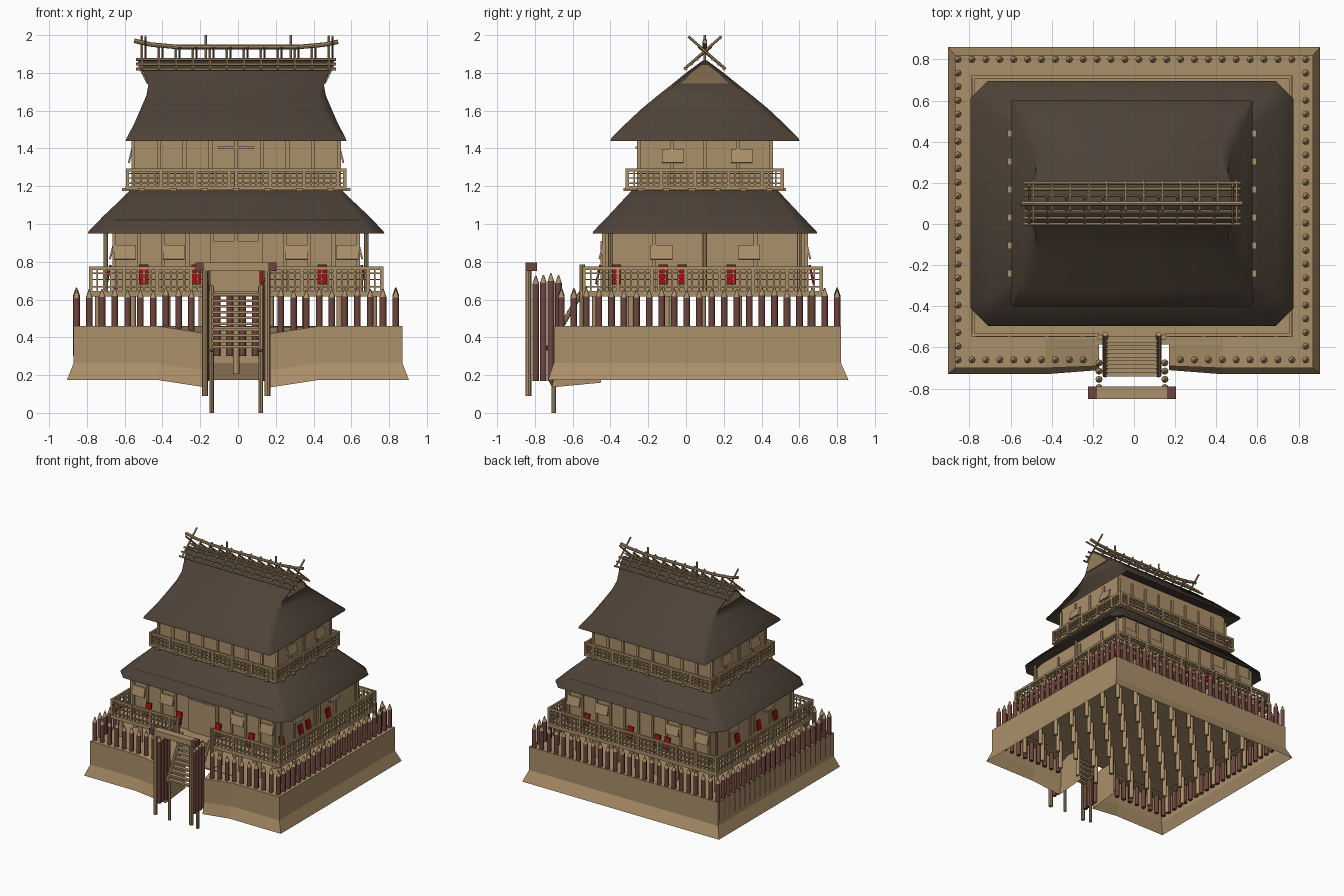
import bpy, bmesh, math, random
from mathutils import Matrix, Vector

if "Cube" in bpy.data.objects:
    bpy.data.objects.remove(bpy.data.objects["Cube"])

random.seed(4)
CX, CY = -0.01, 0.10          # centre of the tower


def material(name, rgb):
    m = bpy.data.materials.new(name)
    m.diffuse_color = (*rgb, 1)
    m.use_nodes = True
    m.node_tree.nodes["Principled BSDF"].inputs["Base Color"].default_value = m.diffuse_color
    return m


WOOD = material("tan wood", (0.41, 0.28, 0.145))
BARK = material("red brown bark", (0.155, 0.06, 0.045))
THATCH = material("dark thatch", (0.077, 0.055, 0.039))
RED = material("red paint", (0.33, 0.005, 0.005))


class Part:
    """Collects primitives into one named object."""

    def __init__(self, name, mat):
        self.name, self.mat, self.bm = name, mat, bmesh.new()

    def box(self, c, s, rot=Matrix()):
        m = Matrix.Translation(c) @ rot @ Matrix.Diagonal((*s, 1))
        bmesh.ops.create_cube(self.bm, size=1, matrix=m)

    def span(self, x0, x1, y0, y1, z0, z1):
        self.box(((x0 + x1) / 2, (y0 + y1) / 2, (z0 + z1) / 2), (x1 - x0, y1 - y0, z1 - z0))

    def rod(self, p, q, r, r2=None, n=8):
        p, q = Vector(p), Vector(q)
        d = q - p
        m = Matrix.Translation((p + q) / 2) @ d.to_track_quat('Z', 'Y').to_matrix().to_4x4()
        bmesh.ops.create_cone(self.bm, cap_ends=True, segments=n, radius1=r,
                              radius2=r if r2 is None else r2, depth=d.length, matrix=m)

    def loft(self, rings, closed=True, caps=False):
        vs = [[self.bm.verts.new(p) for p in r] for r in rings]
        n = len(vs[0])
        for a, b in zip(vs, vs[1:]):
            for i in range(n if closed else n - 1):
                j = (i + 1) % n
                self.bm.faces.new((a[i], a[j], b[j], b[i]))
        if caps:
            self.bm.faces.new(vs[0][::-1])
            self.bm.faces.new(vs[-1])

    def done(self, smooth=False):
        bmesh.ops.recalc_face_normals(self.bm, faces=self.bm.faces)
        me = bpy.data.meshes.new(self.name)
        self.bm.to_mesh(me)
        self.bm.free()
        me.materials.append(self.mat)
        ob = bpy.data.objects.new(self.name, me)
        bpy.context.collection.objects.link(ob)
        if smooth:
            bpy.context.view_layer.objects.active = ob
            ob.select_set(True)
            bpy.ops.object.shade_smooth_by_angle(angle=math.radians(46))
            ob.select_set(False)


def on_wall(side, u, out, z, hx, hy):
    """Point and rotation on wall 0 front, 1 right, 2 back, 3 left."""
    rot = Matrix.Rotation(side * math.pi / 2, 4, 'Z')
    h = hy if side % 2 == 0 else hx
    return Vector((CX, CY, z)) + rot @ Vector((u, -h - out, 0)), rot


# Earth bank: open-bottomed shell with flared foot and an entrance gap
half = [  # x, y, flare x, flare y, drop, inner x, inner y
    (0.17, -0.45, 0, 0, 0.015, 0.17, -0.45), (0.17, -0.69, 0, -0.02, 0.04, 0.17, -0.56),
    (0.43, -0.70, 0, -0.03, 0, 0.43, -0.56), (0.87, -0.70, 0.035, -0.03, 0, 0.76, -0.52),
    (0.87, 0.82, 0.035, 0.04, 0, 0.76, 0.69)]
path = half + [(-x, y, -fx, fy, d, -ix, iy) for x, y, fx, fy, d, ix, iy in half[::-1]]
bank = Part("earth_bank", WOOD)
bank.loft([[(x + fx, y + fy, 0.175 - d) for x, y, fx, fy, d, _, _ in path],
           [(x, y, 0.265 - d) for x, y, _, _, d, _, _ in path],
           [(x, y, 0.46 - d) for x, y, _, _, d, _, _ in path],
           [(ix, iy, 0.46) for *_, ix, iy in path]], closed=False)
bank.done()
ground = Part("yard_ground", WOOD)
ground.span(-0.78, 0.78, -0.585, 0.71, 0.445, 0.457)
ground.done()

# Palisade of pointed logs
logs, tips = Part("palisade_logs", BARK), Part("palisade_tips", WOOD)


def log(x, y, z0, z1, r=0.0175):
    z1 += random.uniform(-0.008, 0.008)
    logs.rod((x, y, z0), (x, y, z1), r)
    tips.rod((x, y, z1), (x, y, z1 + 0.042), r, 0.003)


for i in range(26):
    x = -0.855 + 1.69 * i / 25
    log(x, 0.80, 0.30, 0.615)
    if abs(x) > 0.19:
        log(x, -0.66, 0.30, 0.615)
for i in range(1, 22):
    for x in (-0.855, 0.835):
        log(x, -0.66 + 1.46 * i / 22, 0.30, 0.615)
for s in (-1, 1):               # logs lining the entrance
    for k in range(4):
        log(CX + s * 0.16, -0.675 - 0.04 * k, 0.17, 0.69)
logs.done(True)
tips.done(True)

# Entrance gate
gate, ends = Part("gate_frame", WOOD), Part("gate_lintel_ends", BARK)
gate.span(CX - 0.17, CX + 0.17, -0.85, -0.79, 0.75, 0.795)
for s in (-1, 1):
    gate.rod((CX + s * 0.165, -0.835, 0.09), (CX + s * 0.165, -0.835, 0.76), 0.016)
    ends.box((CX + s * 0.192, -0.82, 0.773), (0.044, 0.062, 0.046))
gate.done()
ends.done()

# Stairs
stairs = Part("stairs", WOOD)
for i in range(10):
    t = i / 9
    stairs.box((CX, -0.56 - 0.165 * t, 0.625 - 0.275 * t), (0.25, 0.03, 0.014))
for s in (-1, 1):
    x = CX + s * 0.13
    stairs.rod((x, -0.535, 0.67), (x, -0.735, 0.33), 0.013)
    stairs.rod((x, -0.70, 0), (x, -0.70, 0.36), 0.012)
    stairs.rod((CX + s * 0.155, -0.55, 0.45), (CX + s * 0.155, -0.55, 0.785), 0.014)
stairs.done()

# Floors and the piles under them
floor = Part("veranda_floor", WOOD)
floor.span(-0.79, 0.77, -0.55, 0.72, 0.615, 0.645)
floor.done()
piles = Part("floor_piles", WOOD)
for i in range(9):
    for j in range(7):
        x, y = -0.74 + 0.1825 * i, -0.48 + 0.19 * j
        piles.rod((x, y, 0.205), (x, y, 0.62), 0.017)
piles.done(True)
balcony = Part("balcony_floor", WOOD)
balcony.span(CX - 0.585, CX + 0.585, -0.32, 0.52, 1.18, 1.20)
for k in range(6):
    balcony.box((CX, -0.24 + 0.136 * k, 1.183), (1.21, 0.035, 0.016))
for k in range(7):
    balcony.box((CX - 0.5 + k / 6, CY, 1.183), (0.035, 0.86, 0.016))
balcony.done()


# Lattice railings
def fence(part, a, b, z0, z1):
    a, b = Vector(a), Vector(b)
    d = b - a
    along = (abs(d.x), abs(d.y))
    for f, t in ((0.2, 0.007), (0.5, 0.007), (0.75, 0.007), (1, 0.018)):
        c = (a + b) / 2
        part.box((c.x, c.y, z0 + (z1 - z0) * f - t / 2), (along[0] + 0.014, along[1] + 0.014, t))
    n = round(d.length / 0.036)
    for i in range(n + 1):
        p = a + d * i / n
        w = 0.018 if i % 5 == 0 or i == n else 0.008
        part.box((p.x, p.y, (z0 + z1) / 2), (w, w, z1 - z0))


for name, x0, x1, y0, y1, z0, z1, gap in (
        ("veranda_railing", -0.78, 0.76, -0.54, 0.715, 0.645, 0.775, 0.17),
        ("balcony_railing", -0.585, 0.565, -0.31, 0.51, 1.20, 1.295, 0)):
    rail = Part(name, WOOD)
    fence(rail, (x0, y0), (CX - gap, y0), z0, z1)
    fence(rail, (CX + gap, y0), (x1, y0), z0, z1)
    fence(rail, (x0, y1), (x1, y1), z0, z1)
    fence(rail, (x0, y0), (x0, y1), z0, z1)
    fence(rail, (x1, y0), (x1, y1), z0, z1)
    rail.done()

# Storeys with wall posts, shutters and doors
for name, hx, hy, z0, z1, posts, wins, wz in (
        ("lower", 0.645, 0.535, 0.64, 1.02, 10, {0: (-0.59, -0.33, 0.32, 0.59), 1: (-0.23, 0.235)}, 0.85),
        ("upper", 0.545, 0.35, 1.19, 1.50, 8, {0: (), 1: (-0.17, 0.195)}, 1.36)):
    walls = Part(name + "_walls", WOOD)
    walls.span(CX - hx, CX + hx, CY - hy, CY + hy, z0, z1)
    walls.done()
    frame, shut = Part(name + "_wall_posts", WOOD), Part(name + "_shutters", WOOD)
    for side in range(4):
        h = hx if side % 2 == 0 else hy
        n = posts if side % 2 == 0 else 4
        for i in range(n + 1):
            p, r = on_wall(side, -h + 2 * h * i / n, 0.002, (z0 + z1 - 0.05) / 2, hx, hy)
            frame.box(p, (0.02, 0.016, z1 - z0 - 0.05), r)
        for u in wins[side % 2]:
            p, r = on_wall(side, u, 0.014, wz, hx, hy)
            shut.box(p, (0.115, 0.01, 0.075), r @ Matrix.Rotation(math.radians(-14), 4, 'X'))
            p, r = on_wall(side, u, 0.003, wz, hx, hy)
            shut.box(p, (0.10, 0.012, 0.075), r)
    if name == "lower":          # door and free-standing eave posts
        p, r = on_wall(0, 0, 0.008, 0.775, hx, hy)
        frame.box(p, (0.24, 0.018, 0.27), r)
        for sx in (-1, 1):
            for sy in (-1, 0, 1):
                x, y = CX + sx * 0.69, CY + sy * 0.50
                frame.rod((x, y, 0.64), (x, y, 0.985), 0.012)
    else:                        # upper door lintel
        p, r = on_wall(0, 0, 0.008, 1.405, hx, hy)
        frame.box(p, (0.19, 0.018, 0.012), r)
    frame.done()
    shut.done()

# Red shields leaning on the lower walls
shields = Part("shields", RED)
for side, us in enumerate(((-0.49, -0.21, 0.15, 0.455), (-0.47, -0.22, -0.12, 0.14),
                           (-0.46, -0.06, 0.19, 0.28), (-0.2, 0.08, 0.3))):
    for u in us:
        p, r = on_wall(side, u, 0.03, 0.732, 0.645, 0.535)
        shields.box(p, (0.05, 0.012, 0.105), r @ Matrix.Rotation(math.radians(-12), 4, 'X'))
shields.done()


# Thatched roofs, lofted from rectangles with clipped corners
def ring(hx, hy, c, z):
    q = [(hx - c, hy), (hx, hy - c)]
    pts = q + [(x, -y) for x, y in q[::-1]]
    pts += [(-x, y) for x, y in pts[::-1]]
    return [(CX + x, CY + y, z) for x, y in pts]


for name, rings in (
        ("lower_roof", [(0.60, 0.48, 0.03, 1.02), (0.785, 0.595, 0.085, 0.95), (0.78, 0.59, 0.085, 0.962),
                        (0.70, 0.51, 0.06, 1.045), (0.62, 0.44, 0.04, 1.12), (0.55, 0.375, 0.02, 1.19)]),
        ("upper_roof", [(0.50, 0.32, 0.01, 1.52), (0.585, 0.50, 0.005, 1.44), (0.58, 0.495, 0.005, 1.455),
                        (0.54, 0.42, 0.04, 1.53), (0.505, 0.335, 0.05, 1.61), (0.475, 0.25, 0.04, 1.68),
                        (0.465, 0.18, 0.02, 1.735), (0.49, 0.10, 0.01, 1.80), (0.52, 0.012, 0.005, 1.865)])):
    roof = Part(name, THATCH)
    roof.loft([ring(*r) for r in rings], caps=True)
    roof.done(True)

# Gable panels
gable = Part("gable_panels", WOOD)
for s in (-1, 1):
    prof = [(0.471, -0.125, 1.745), (0.471, 0.125, 1.745), (0.499, 0.075, 1.80),
            (0.517, 0.015, 1.845), (0.517, -0.015, 1.845), (0.499, -0.075, 1.80)]
    gable.loft([[(CX + s * (x + o), CY + y, z) for x, y, z in prof] for o in (-0.005, 0.004)], caps=True)
gable.done()

# Ridge poles, crossed rafters and side rails
ridge = Part("ridge_poles", WOOD)
pts = [(-0.55, 1.97), (-0.46, 1.95), (-0.32, 1.937), (0.32, 1.937), (0.46, 1.95), (0.53, 1.965)]
for (xa, za), (xb, zb) in zip(pts, pts[1:]):
    ridge.rod((xa, CY, za), (xb, CY, zb), 0.012)
for s in (-1, 1):
    for off, z in ((0.04, 1.872), (0.07, 1.846), (0.10, 1.82)):
        ridge.rod((-0.54, CY + s * off, z), (0.52, CY + s * off, z), 0.008, n=6)
for i in range(12):
    x = -0.50 + 0.09 * i
    tall = 0.088 if i in (0, 11) else 0.035
    for s in (-1, 1):
        xs = x + s * 0.01
        ridge.rod((xs, CY + s * 0.11, 1.82), (xs, CY - s * tall, 1.905 + tall), 0.007, n=6)
for x in (-0.17, 0.28):
    ridge.rod((x, CY, 1.86), (x, CY, 2.0), 0.007, n=6)
ridge.done()
